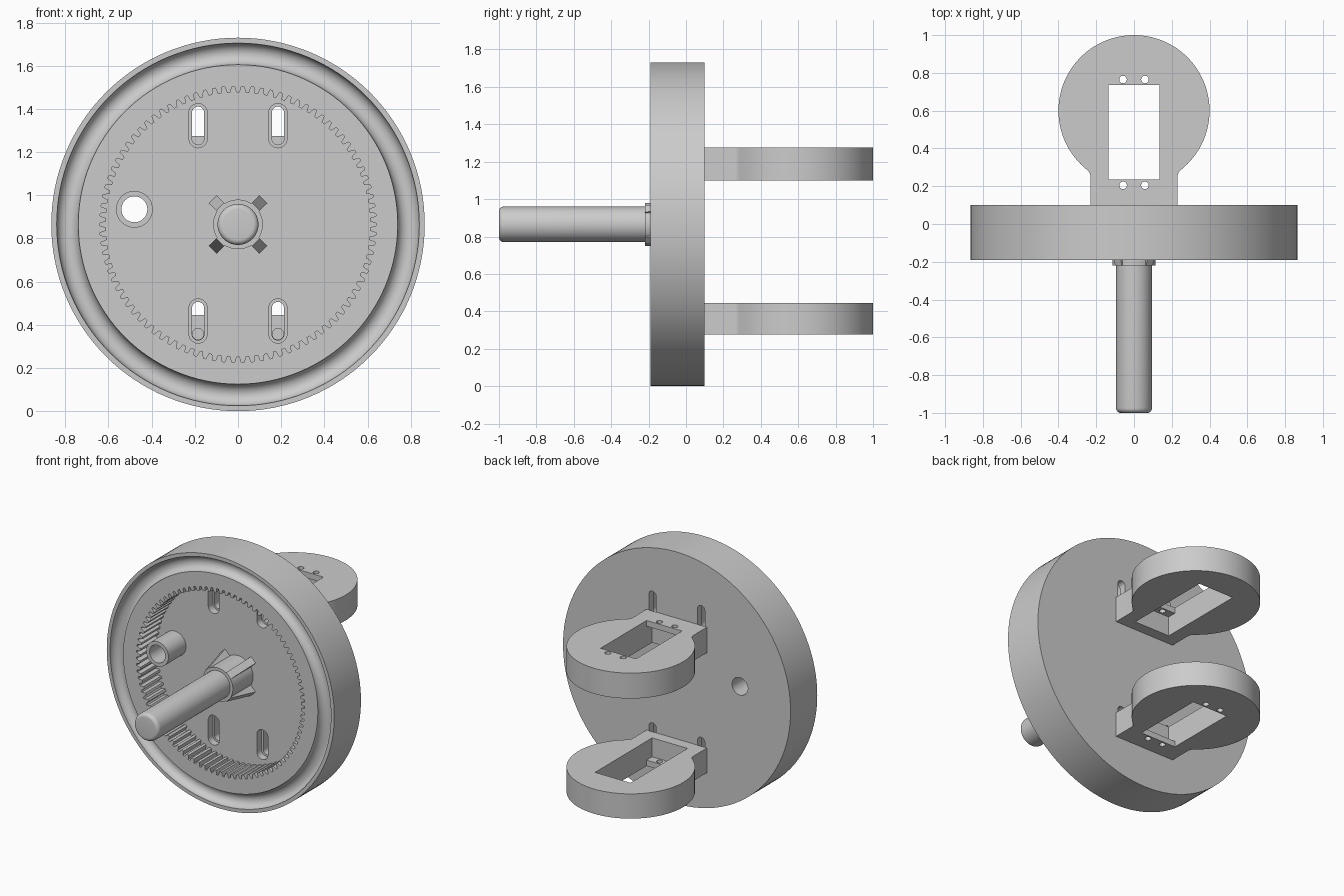
import bpy, bmesh, math
from mathutils import Matrix, Vector
from math import pi, cos, sin

cube = bpy.data.objects.get("Cube")
if cube:
    bpy.data.objects.remove(cube, do_unlink=True)

CZ = 0.865                      # height of the wheel axis
FRONT, FLOOR, BACK = -0.19, 0.0, 0.10

grey = bpy.data.materials.new("plain_grey")
grey.use_nodes = True
GREY = (0.6, 0.6, 0.6, 1)
grey.diffuse_color = GREY
grey.node_tree.nodes["Principled BSDF"].inputs["Base Color"].default_value = GREY


def finish(name, bm):
    bmesh.ops.recalc_face_normals(bm, faces=bm.faces)
    mesh = bpy.data.meshes.new(name)
    bm.to_mesh(mesh)
    bm.free()
    mesh.materials.append(grey)
    ob = bpy.data.objects.new(name, mesh)
    bpy.context.collection.objects.link(ob)
    return ob


def lathe(name, profile, x=0, z=CZ, steps=64):
    """Revolve a closed (radius, y) profile about an axis along y."""
    bm = bmesh.new()
    verts = [bm.verts.new((r, y, 0)) for r, y in profile]
    edges = [bm.edges.new((a, b)) for a, b in zip(verts, verts[1:] + verts[:1])
             if a.co.x > 1e-6 or b.co.x > 1e-6]
    bmesh.ops.spin(bm, geom=verts + edges, cent=(0, 0, 0), axis=(0, 1, 0),
                   angle=2 * pi, steps=steps, use_merge=True)
    bmesh.ops.remove_doubles(bm, verts=bm.verts, dist=1e-5)
    bmesh.ops.translate(bm, verts=bm.verts, vec=(x, 0, z))
    return finish(name, bm)


def prism(name, outline, lo, hi, axis="Y"):
    """Extrude an outline: (x, z) along y, or (x, y) along z."""
    place = (lambda p, h: (p[0], h, p[1])) if axis == "Y" else (lambda p, h: (p[0], p[1], h))
    bm = bmesh.new()
    face = bm.faces.new([bm.verts.new(place(p, lo)) for p in outline])
    new = bmesh.ops.extrude_face_region(bm, geom=[face])["geom"]
    shift = Vector(place((0, 0), hi - lo))
    bmesh.ops.translate(bm, verts=[g for g in new if isinstance(g, bmesh.types.BMVert)], vec=shift)
    return finish(name, bm)


def arc(cx, cy, r, a0, a1, n):
    return [(cx + r * cos(a0 + (a1 - a0) * i / n), cy + r * sin(a0 + (a1 - a0) * i / n))
            for i in range(n + 1)]


def circle(cx, cy, r, n=32):
    return arc(cx, cy, r, 0, 2 * pi, n)[:-1]


def rect(x0, x1, y0, y1):
    return [(x0, y0), (x1, y0), (x1, y1), (x0, y1)]


def stadium(cx, z0, z1, r):
    return arc(cx, z1 - r, r, 0, pi, 12) + arc(cx, z0 + r, r, pi, 2 * pi, 12)


def cut(ob, cutters):
    bpy.context.view_layer.objects.active = ob
    for c in cutters:
        c.hide_render = True
        mod = ob.modifiers.new("cut", "BOOLEAN")
        mod.operation, mod.solver, mod.object = "DIFFERENCE", "EXACT", c
        bpy.ops.object.modifier_apply(modifier=mod.name)
        bpy.data.objects.remove(c, do_unlink=True)


def smooth(ob):
    bpy.ops.object.select_all(action="DESELECT")
    ob.select_set(True)
    bpy.context.view_layer.objects.active = ob
    bpy.ops.object.shade_smooth_by_angle(angle=math.radians(30))


# Wheel body with a round groove in its front face
groove = arc(0.79, FRONT, 0.05, pi, 0, 16)
groove = [(r, 2 * FRONT - y if y < FRONT else y) for r, y in groove]
wheel = lathe("wheel_body", [(0, FRONT)] + groove + [(0.865, FRONT), (0.865, BACK), (0, BACK)],
              steps=128)

# Toothed recess
TEETH = 90
gear = []
for i in range(TEETH):
    for offset, r in ((-0.32, 0.612), (-0.14, 0.64), (0.14, 0.64), (0.32, 0.612)):
        a = 2 * pi * (i + offset) / TEETH
        gear.append((r * cos(a), CZ + r * sin(a)))
cutters = [prism("gear_cutter", gear, FRONT - 0.1, FLOOR)]

# Stepped adjusting slots and the side bore
BORE_X, BORE_Z = -0.48, 0.935
for x in (-0.185, 0.185):
    for z in (0.315, 1.22):
        cutters.append(prism("slot_step", stadium(x, z, z + 0.205, 0.042), FLOOR - 0.05, FLOOR + 0.05))
        cutters.append(prism("slot_cutter", stadium(x, z + 0.014, z + 0.191, 0.028), FLOOR, BACK + 0.1))
cutters.append(prism("bore_cutter", circle(BORE_X, BORE_Z, 0.06, 48), FLOOR - 0.1, BACK + 0.1))
cut(wheel, cutters)
smooth(wheel)

# Hollow post around the side bore
smooth(lathe("hollow_post", [(0.06, FLOOR), (0.06, FRONT), (0.085, FRONT), (0.085, FLOOR)],
             BORE_X, BORE_Z, 48))

# Axle with rounded tip and base collar
tip = arc(0.07, -0.975, 0.025, -pi / 2, 0, 6)
smooth(lathe("axle", [(0, -1)] + tip + [(0.095, -0.22), (0.115, -0.22),
                                        (0.115, FLOOR + 0.01), (0, FLOOR + 0.01)]))

# Four tapered ribs bracing the collar
for i in range(4):
    bm = bmesh.new()
    outline = [(0.09, -0.22), (0.117, -0.22), (0.166, FLOOR + 0.005), (0.09, FLOOR + 0.005)]
    face = bm.faces.new([bm.verts.new((r, y, -0.025)) for r, y in outline])
    new = bmesh.ops.extrude_face_region(bm, geom=[face])["geom"]
    bmesh.ops.translate(bm, verts=[g for g in new if isinstance(g, bmesh.types.BMVert)],
                        vec=(0, 0, 0.05))
    bm.transform(Matrix.Translation((0, 0, CZ)) @ Matrix.Rotation(pi / 4 + i * pi / 2, 4, "Y"))
    finish(f"collar_rib_{i + 1}", bm)

# Round brackets on the back; the pockets face each other
DISC_Y, NECK, FILLET = 0.6, 0.23, 0.05
fx = NECK + FILLET
dy = math.sqrt((0.4 + FILLET) ** 2 - fx ** 2)
tangent = math.atan2(-dy, fx)
half = arc(fx, DISC_Y - dy, FILLET, pi, pi + tangent, 6)
half += arc(0, DISC_Y, 0.4, tangent, pi / 2, 40)[1:]
outline = [(NECK, BACK)] + half + [(-x, y) for x, y in half[-2::-1]] + [(-NECK, BACK)]
PLATE = 0.04
for name, lo, hi, up in (("lower_bracket", 0.275, 0.445, True), ("upper_bracket", 1.10, 1.275, False)):
    bracket = prism(name, outline, lo, hi, "Z")
    pocket = (lo + PLATE, hi + 0.1) if up else (lo - 0.1, hi - PLATE)
    cutters = [prism("pocket_cutter", rect(-0.135, 0.135, 0.175, 0.795), *pocket, "Z"),
               prism("window_cutter", rect(-0.135, 0.135, 0.235, 0.735), lo - 0.1, hi + 0.1, "Z")]
    for x in (-0.058, 0.058):
        for y in (0.205, 0.765):
            cutters.append(prism("hole_cutter", circle(x, y, 0.02, 24), lo - 0.1, hi + 0.1, "Z"))
    for x in (-0.185, 0.185):
        cutters.append(prism("screw_cutter", circle(x, (lo + hi) / 2 - 0.003, 0.026, 24), 0, 0.25))
    cut(bracket, cutters)
    smooth(bracket)
